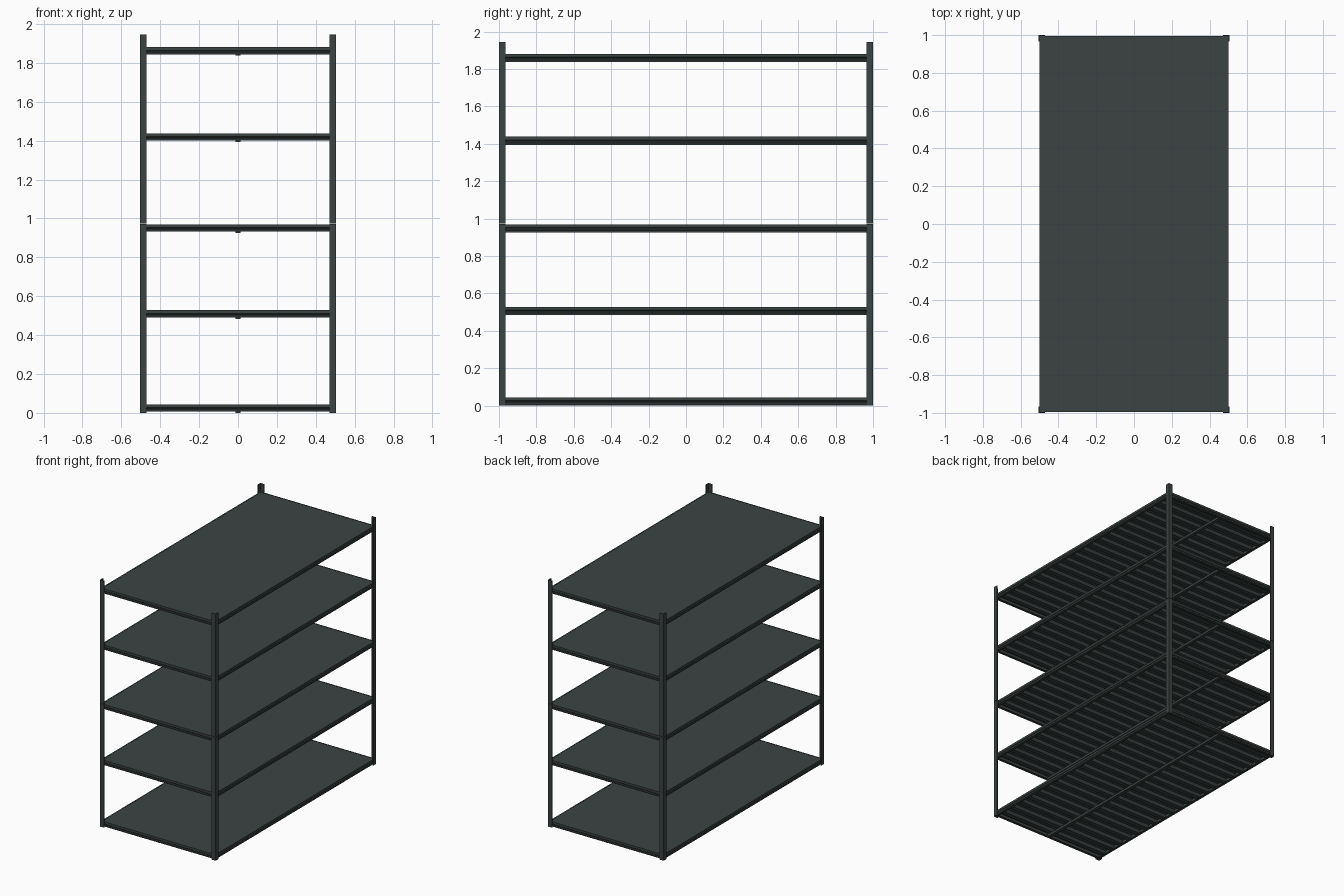
import bpy, bmesh

if "Cube" in bpy.data.objects:
    bpy.data.objects.remove(bpy.data.objects["Cube"])

HX, HY, H = 0.505, 1.0, 1.945      # overall half width, half depth, height
T, W = 0.006, 0.035                # post steel thickness, post leg width
BEAM_H = 0.037
SHELVES = [0.007, 0.491, 0.933, 1.401, 1.844]   # underside of each shelf frame

steel = bpy.data.materials.new("dark_steel")
steel.diffuse_color = (0.045, 0.056, 0.055, 1)
steel.use_nodes = True
steel.node_tree.nodes["Principled BSDF"].inputs["Base Color"].default_value = steel.diffuse_color


def finish(bm, name):
    bmesh.ops.recalc_face_normals(bm, faces=bm.faces)
    me = bpy.data.meshes.new(name)
    bm.to_mesh(me)
    bm.free()
    me.materials.append(steel)
    ob = bpy.data.objects.new(name, me)
    bpy.context.collection.objects.link(ob)
    return ob


def prism(bm, pts, vec):
    """Close a polygon of 3D points into a solid along vec."""
    a = [bm.verts.new(p) for p in pts]
    b = [bm.verts.new([p[i] + vec[i] for i in range(3)]) for p in pts]
    n = len(a)
    bm.faces.new(a)
    bm.faces.new(b[::-1])
    for i in range(n):
        bm.faces.new((a[i], a[(i + 1) % n], b[(i + 1) % n], b[i]))


def box(bm, lo, hi):
    prism(bm, [(lo[0], lo[1], lo[2]), (hi[0], lo[1], lo[2]),
               (hi[0], hi[1], lo[2]), (lo[0], hi[1], lo[2])],
          (0, 0, hi[2] - lo[2]))


# Corner posts: L-shaped angle steel, in two halves that meet mid height
def post(name, sx, sy, z0, z1):
    prof = [(0, 0), (W, 0), (W, T), (T, T), (T, W), (0, W)]
    bm = bmesh.new()
    prism(bm, [(sx * (HX - u), sy * (HY - v), z0) for u, v in prof], (0, 0, z1 - z0))
    finish(bm, name)


for sx, side in ((-1, "left"), (1, "right")):
    for sy, end in ((-1, "front"), (1, "back")):
        post(f"lower_post_{end}_{side}", sx, sy, 0, 0.972)
        post(f"upper_post_{end}_{side}", sx, sy, 0.974, H)


# Shelf frame: stepped beam profile (inset, height) swept round a rectangle
def frame(name, z):
    prof = [(0, BEAM_H), (0, 0.020), (0.004, 0.016), (0.004, 0.011), (0, 0.007), (0, 0),
            (0.020, 0), (0.020, 0.004), (0.009, 0.004), (0.009, BEAM_H)]
    bm = bmesh.new()
    rings = []
    for sx, sy in ((-1, -1), (1, -1), (1, 1), (-1, 1)):
        rings.append([bm.verts.new((sx * (HX - T - d), sy * (HY - T - d), z + h))
                      for d, h in prof])
    n = len(prof)
    for i in range(4):
        p, q = rings[i], rings[(i + 1) % 4]
        for j in range(n):
            k = (j + 1) % n
            bm.faces.new((p[j], q[j], q[k], p[k]))
    finish(bm, name)


# Shelf deck: flat plate with folded ribs across its underside
def deck(name, z, ribs=20):
    x, y = HX - T - 0.008, HY - T - 0.008
    top = z + BEAM_H
    pitch = 2 * y / ribs
    under = [(-y, top - 0.006)]
    for i in range(ribs):
        c = -y + (i + 0.5) * pitch
        under += [(c - 0.030, top - 0.006), (c - 0.018, top - 0.026),
                  (c + 0.018, top - 0.026), (c + 0.030, top - 0.006)]
    under += [(y, top - 0.006), (y, top - 0.001), (-y, top - 0.001)]
    bm = bmesh.new()
    prism(bm, [(-x, b, c) for b, c in under], (2 * x, 0, 0))
    finish(bm, name)


# Centre support running lengthwise under the deck
def support(name, z):
    bm = bmesh.new()
    box(bm, (-0.013, -HY + T + 0.01, z - 0.007), (0.013, HY - T - 0.01, z + 0.012))
    finish(bm, name)


for i, z in enumerate(SHELVES, 1):
    frame(f"shelf_frame_{i}", z)
    deck(f"shelf_deck_{i}", z)
    support(f"centre_support_{i}", z)
